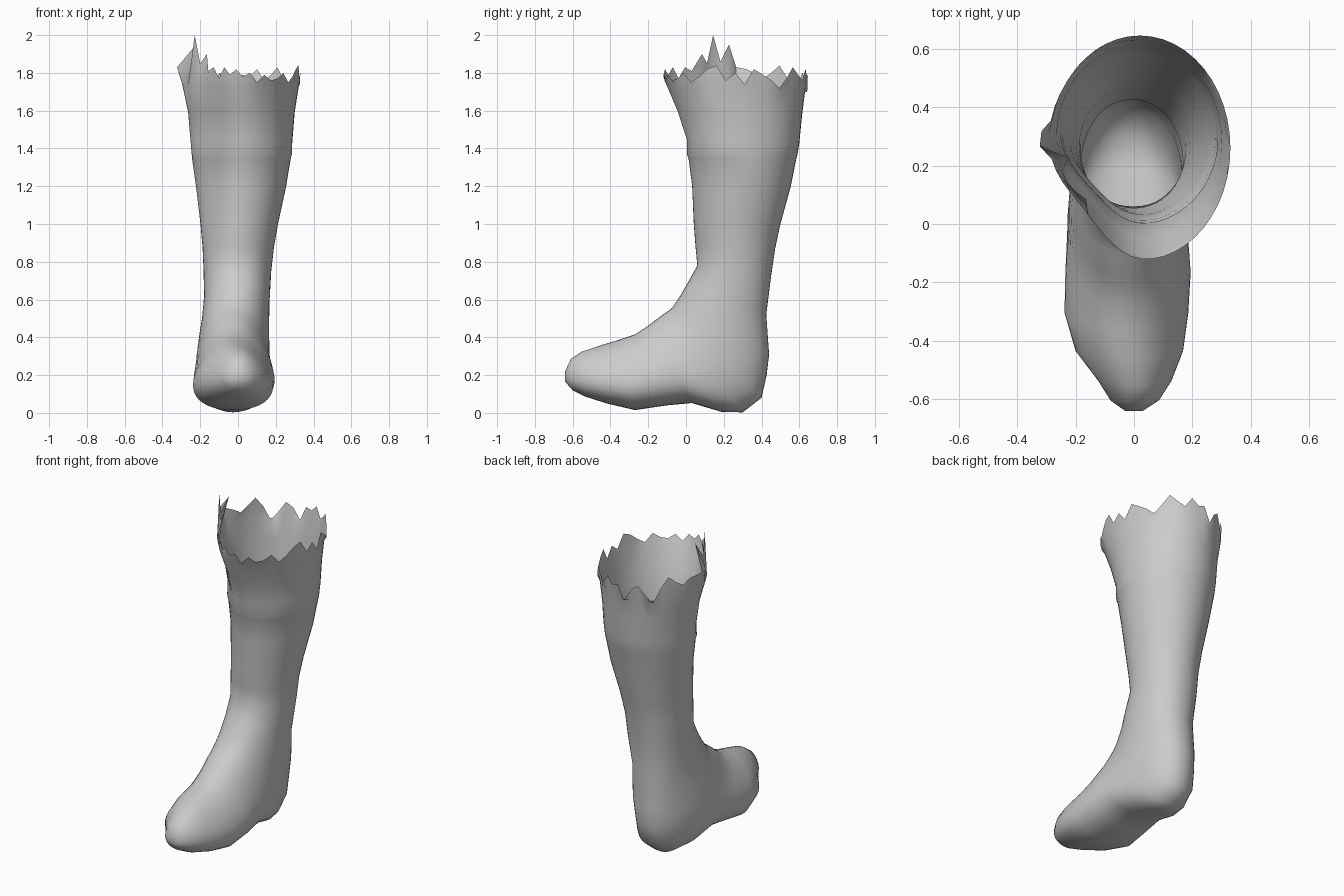
import bpy, bmesh, math
from mathutils import Vector

cube = bpy.data.objects.get("Cube")
if cube:
    bpy.data.objects.remove(cube, do_unlink=True)

SIDES = 48

# One plain grey for the whole shell
grey = bpy.data.materials.new("soft grey")
grey.use_nodes = True
grey.diffuse_color = (0.6, 0.6, 0.6, 1)
bsdf = grey.node_tree.nodes["Principled BSDF"]
bsdf.inputs["Base Color"].default_value = (0.6, 0.6, 0.6, 1)
bsdf.inputs["Roughness"].default_value = 0.8

# Cross-sections: front (y, z), back (y, z), right x, left x,
# then how far the front right corner is flattened
SHAFT = [
    ((-.11, 1.74), (.63, 1.7), -.295, .32, .06),
    ((-.05, 1.6), (.615, 1.58), -.268, .3, .055),
    ((0, 1.45), (.6, 1.43), -.255, .288, .045),
    ((.008, 1.365), (.59, 1.365), -.248, .282, .038),
    ((.01, 1.35), (.585, 1.35), -.247, .28, .037),
    ((.03, 1.2), (.555, 1.2), -.225, .255, .03),
    ((.04, 1), (.5, 1), -.2, .212, .015),
    ((.05, .88), (.472, .87), -.188, .19, .005),
]
# Same, but last how far the widest line shifts towards the front or top
FOOT = [
    ((.06, .78), (.45, .72), -.182, .176, 0),
    ((.01, .69), (.425, .52), -.18, .168, .05),
    ((-.03, .62), (.44, .31), -.192, .165, .1),
    ((-.07, .56), (.427, .2), -.205, .165, .1),
    ((-.1, .535), (.4, .08), -.215, .167, .06),
    ((-.13, .515), (.3, .003), -.222, .17, 0),
    ((-.17, .485), (.19, .005), -.227, .178, -.12),
    ((-.21, .455), (.03, .052), -.23, .186, -.25),
    ((-.27, .415), (-.1, .04), -.235, .194, -.3),
    ((-.36, .385), (-.27, .015), -.238, .186, -.3),
    ((-.46, .355), (-.42, .05), -.2, .168, -.3),
    ((-.55, .325), (-.53, .085), -.122, .128, -.25),
    ((-.61, .285), (-.6, .12), -.08, .085, -.2),
    ((-.64, .22), (-.64, .165), -.03, .03, 0),
]

# Torn edge heights, from the front round the left, back and right
RIM = [1.78, 1.8, 1.75, 1.79, 1.76, 1.77, 1.8, 1.75, 1.78, 1.82, 1.84, 1.76,
       1.8, 1.74, 1.82, 1.79, 1.76, 1.72, 1.77, 1.83, 1.79, 1.76, 1.82, 1.78,
       1.79, 1.7, 1.77, 1.8, 1.74, 1.69, 1.78, 1.84, 1.8, 1.77, 1.8, 1.82,
       1.83, 1.95, 1.86, 2.0, 1.85, 1.9, 1.81, 1.83, 1.77, 1.83, 1.79, 1.82]
# Rim points leaning towards (positive) or away from the opening's middle
LEAN = {35: -.1, 36: -.12, 37: .18, 38: .05, 39: .04, 40: .06, 41: .1}


def section(front, back, right, left, shift=0, power=1):
    """Closed loop through the front and back points."""
    f, b = Vector((0, *front)), Vector((0, *back))
    mid, half = (f + b) / 2, (f - b) / 2
    cx, w = (right + left) / 2, (left - right) / 2
    loop = []
    for i in range(SIDES):
        t = 2 * math.pi * i / SIDES
        s = math.sin(t + shift * math.sin(t))
        s = math.copysign(abs(s) ** power, s)
        loop.append(mid + half * math.cos(t) + Vector((cx + w * s, 0, 0)))
    return loop


def flatten_corner(loop, depth):
    """Push the front right corner of a loop inwards."""
    for i, p in enumerate(loop):
        weight = max(0, math.cos(2 * math.pi * i / SIDES + math.pi / 4)) ** 6
        p += Vector((.7, .7, 0)) * depth * weight
    return loop


# Torn rim, bulging at the right and folded in beside the bulge
rim = flatten_corner(section((-.125, 1.8), (.645, 1.8), -.29, .33), .06)
for i, p in enumerate(rim):
    p.z = RIM[i]
    lean = LEAN.get(i, 0)
    p.x += (.03 - p.x) * lean
    p.y += (.26 - p.y) * lean

# Shaft, with the front flap stepping out slightly above mid-calf
shaft = [flatten_corner(section(*row[:4]), row[4]) for row in SHAFT]
for i, p in enumerate(shaft[3]):
    if i <= 11 or i >= SIDES - 11:
        t = 2 * math.pi * i / SIDES
        p += Vector((math.sin(t), -math.cos(t), 0)) * .005

# Foot, slightly squarer at the sides
foot = [section(*row, power=.92) for row in FOOT]

# Skin the loops and close the toe
bm = bmesh.new()
rings = [[bm.verts.new(p) for p in loop] for loop in [rim] + shaft + foot]
for a, b in zip(rings, rings[1:]):
    for i in range(SIDES):
        j = (i + 1) % SIDES
        bm.faces.new((a[i], b[i], b[j], a[j]))
bm.faces.new(rings[-1])
bmesh.ops.recalc_face_normals(bm, faces=bm.faces)
# Keep normals pointing out of the open shell
probe = max(bm.faces, key=lambda f: f.calc_center_median().x)
if probe.normal.x < 0:
    bmesh.ops.reverse_faces(bm, faces=bm.faces)

mesh = bpy.data.meshes.new("boot_shell")
bm.to_mesh(mesh)
bm.free()
boot = bpy.data.objects.new("boot_shell", mesh)
bpy.context.collection.objects.link(boot)
mesh.materials.append(grey)

bpy.ops.object.select_all(action="DESELECT")
boot.select_set(True)
bpy.context.view_layer.objects.active = boot
bpy.ops.object.shade_smooth_by_angle(angle=math.radians(50))
